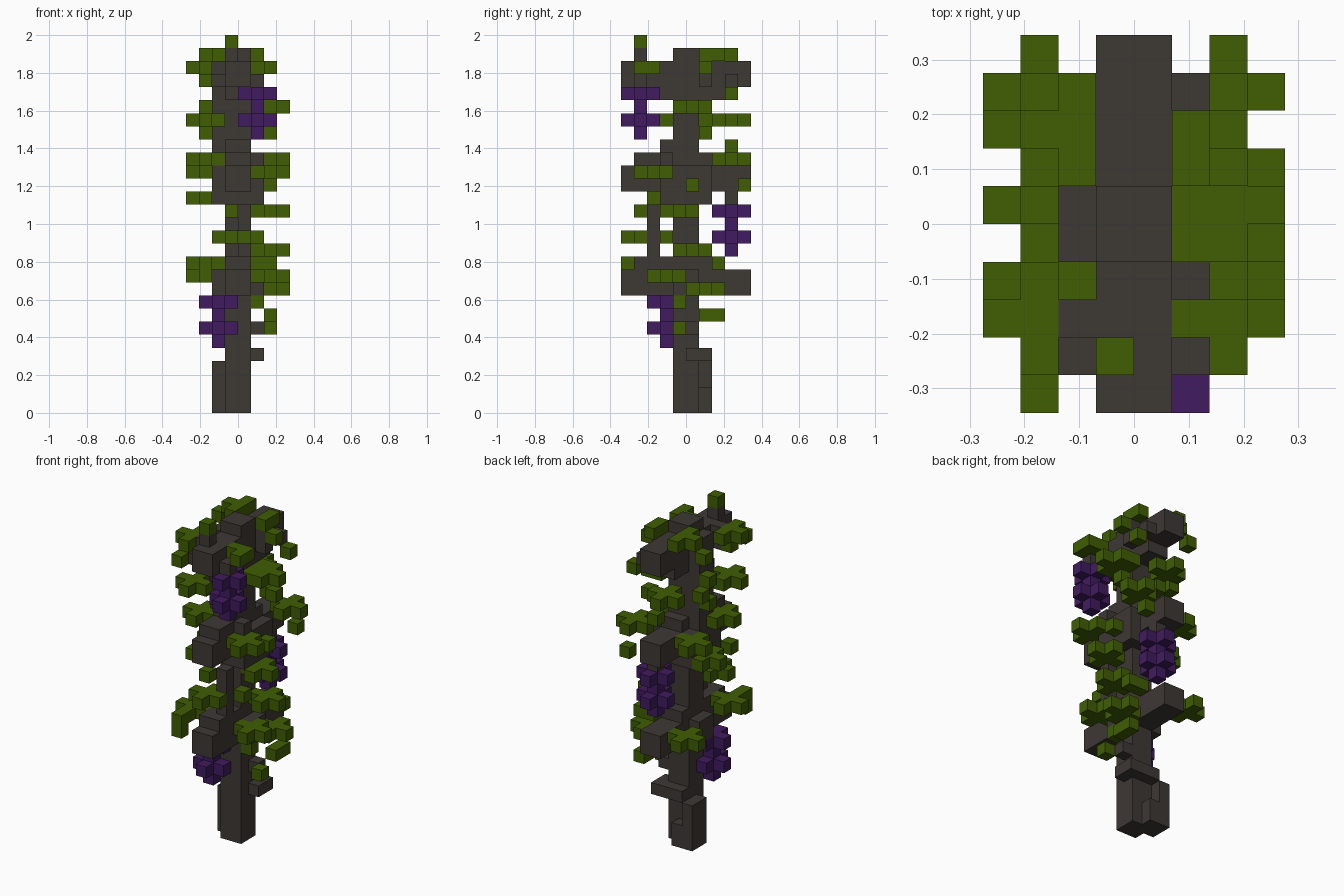
import bpy, bmesh
from mathutils import Vector
from itertools import product

cube = bpy.data.objects.get("Cube")
if cube:
    bpy.data.objects.remove(cube, do_unlink=True)

V = 2 / 29  # edge of one block
taken = set()
AXES = [Vector(a) for a in ((1, 0, 0), (0, 1, 0), (0, 0, 1))]


def material(name, r, g, b):
    m = bpy.data.materials.new(name)
    m.use_nodes = True
    m.diffuse_color = (r, g, b, 1)
    bsdf = m.node_tree.nodes["Principled BSDF"]
    bsdf.inputs["Base Color"].default_value = (r, g, b, 1)
    bsdf.inputs["Roughness"].default_value = 0.9
    return m


bark = material("dark bark", 0.048, 0.040, 0.034)
leaf_green = material("leaf green", 0.050, 0.112, 0.001)
grape_purple = material("grape purple", 0.053, 0.011, 0.115)


def build(name, cells, mat):
    """Join grid cells into one blocky skin, skipping cells already used."""
    cells = set(cells) - taken
    taken.update(cells)
    if not cells:
        return
    bm = bmesh.new()
    for c in cells:
        mid = Vector(c) + Vector((0.5, 0.5, 0.5))
        for n, sign in product(range(3), (-1, 1)):
            normal = AXES[n] * sign
            if tuple(int(a) for a in Vector(c) + normal) in cells:
                continue
            u = AXES[(n + 1) % 3] * 0.5
            w = AXES[(n + 2) % 3] * 0.5 * sign
            f = mid + normal * 0.5
            bm.faces.new([bm.verts.new(p * V) for p in
                          (f - u - w, f + u - w, f + u + w, f - u + w)])
    bmesh.ops.remove_doubles(bm, verts=bm.verts[:], dist=V / 100)
    mesh = bpy.data.meshes.new(name)
    bm.to_mesh(mesh)
    bm.free()
    mesh.materials.append(mat)
    bpy.context.collection.objects.link(bpy.data.objects.new(name, mesh))


def box(x0, x1, y0, y1, z0, z1):
    return set(product(range(x0, x1 + 1), range(y0, y1 + 1), range(z0, z1 + 1)))


def plus(x, y, z):
    return {(x, y, z), (x - 1, y, z), (x + 1, y, z), (x, y - 1, z), (x, y + 1, z)}


# Trunk with its root and knots
build("trunk", box(-1, 0, -1, 0, 0, 27) | box(-2, -2, 0, 1, 0, 3)
      | box(-1, -1, 1, 1, 0, 1) | box(-1, 1, 0, 1, 4, 4) | box(1, 1, 0, 0, 6, 6)
      | box(-2, -2, -1, 0, 16, 26), bark)

# Three tiers of arms running front to back
for tier, z in zip(("lower", "middle", "upper"), (9, 17, 25)):
    build(tier + "_arm", box(-1, 0, -5, 4, z, z + 1), bark)

# Thickened collars round the arms
build("lower_collar", box(-2, 1, -1, 0, 9, 10) | box(-1, 0, -4, 1, 11, 11), bark)
build("middle_collar", box(-2, 1, -2, 1, 16, 18) | box(-1, 0, -4, -2, 19, 19)
      | box(1, 1, -2, -2, 19, 19) | box(-1, 0, -2, -2, 20, 20)
      | box(-1, 0, 1, 1, 19, 19), bark)
build("upper_collar", box(-1, 0, -2, 2, 24, 24) | box(-2, -2, -4, -3, 25, 25)
      | box(-2, -2, -3, -3, 26, 26) | box(1, 1, 1, 1, 25, 26), bark)

# Thin shoots and fruit stems
build("hanging_shoot", box(0, 0, -3, -3, 11, 15), bark)
build("top_shoot", box(-1, -1, -4, -4, 27, 27), bark)
build("front_fruit_stem", box(1, 1, -4, -4, 25, 25), bark)
build("back_fruit_stem", box(0, 0, 3, 3, 16, 16), bark)
build("back_knot", box(1, 1, 3, 3, 25, 25), bark)

# Grape bunches: two rings of berries on a core
for name, (x, y, z) in (("upper", (1, -4, 21)), ("lower", (-2, -2, 5)),
                        ("back", (0, 3, 12))):
    build(name + "_grapes", box(x, x, y, y, z, z + 3)
          | plus(x, y, z + 1) | plus(x, y, z + 3), grape_purple)

# Cross-shaped leaves
crosses = [(2, 3, 19), (2, 0, 23), (-3, -3, 22), (-3, -3, 26), (-1, 3, 22),
           (-3, -2, 19), (2, -3, 18), (-3, 2, 18), (-3, 0, 16), (2, -1, 15),
           (-1, -4, 13), (2, 0, 12), (-3, -3, 11), (2, -2, 10), (-3, 3, 10),
           (2, 1, 9)]
for n, c in enumerate(crosses, 1):
    build(f"cross_leaf_{n}", plus(*c), leaf_green)

# Leaves draping from the crown
build("crown_leaf_left", box(-2, -2, 1, 3, 27, 27) | {(-3, 2, 27), (-4, 2, 26)},
      leaf_green)
build("crown_leaf_right", {(1, 1, 27), (1, 2, 27), (2, 1, 26)}, leaf_green)
build("crown_leaf_front", {(2, -4, 26), (2, -3, 26), (1, -3, 26)}, leaf_green)

# Single leaf buds
buds = [(-1, -4, 28), (-3, -5, 25), (-3, -3, 25), (2, 3, 24), (-3, 0, 23),
        (1, -1, 23), (1, 1, 23), (-3, 1, 22), (2, 1, 21), (-3, 0, 21),
        (0, 3, 20), (2, 0, 17), (2, 4, 17), (-3, -3, 16), (-1, -4, 15),
        (1, -2, 13), (2, 2, 11), (1, 2, 11), (-3, -5, 11), (-3, -5, 10),
        (1, -1, 8), (2, 1, 7), (2, 2, 7), (2, -1, 6)]
for n, c in enumerate(buds, 1):
    build(f"leaf_bud_{n}", {c}, leaf_green)
